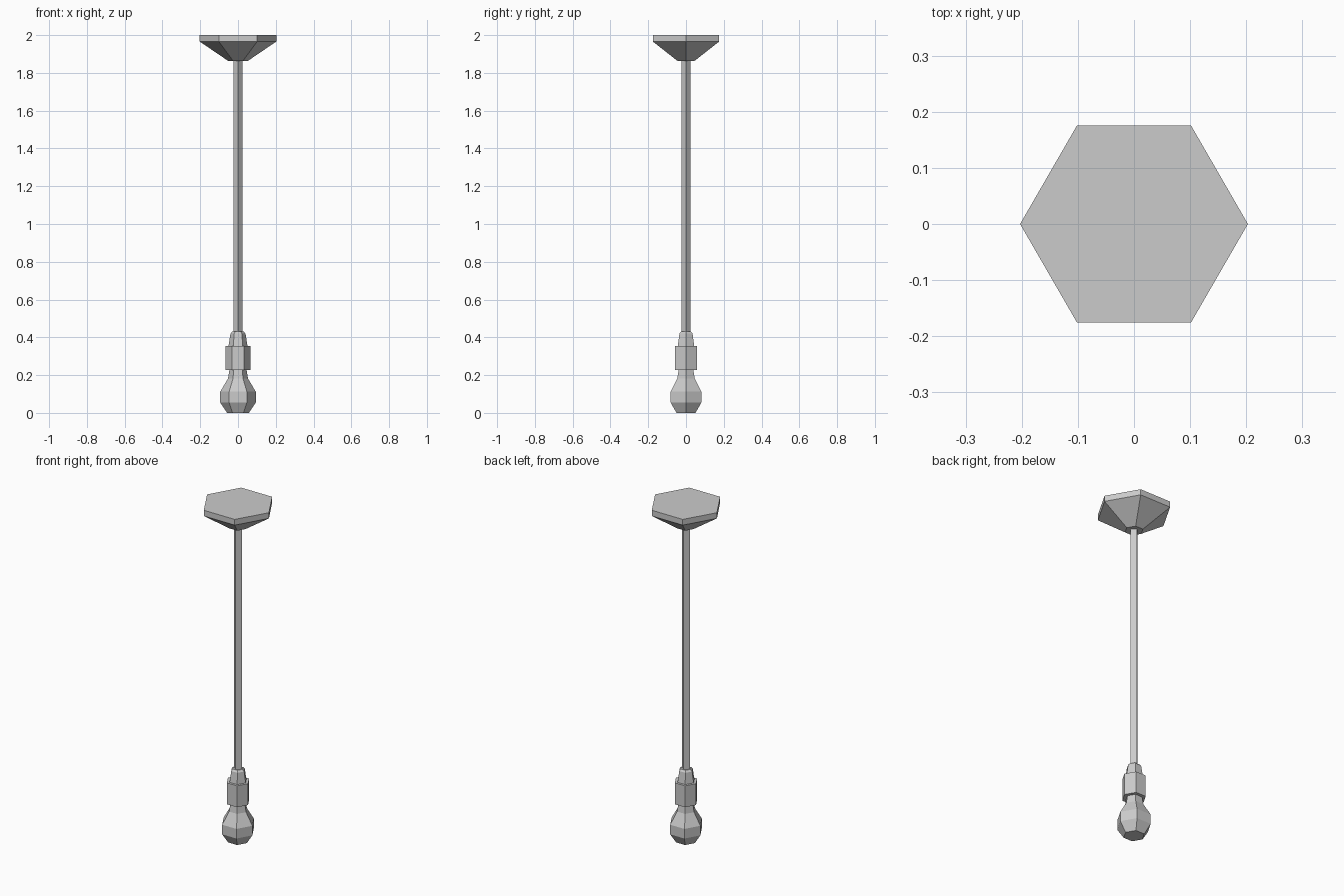
import bpy, bmesh
from math import cos, sin, tau

cube = bpy.data.objects.get("Cube")
if cube:
    bpy.data.objects.remove(cube, do_unlink=True)

grey = bpy.data.materials.new("light_grey")
grey.use_nodes = True
colour = (0.6, 0.6, 0.6, 1)
grey.diffuse_color = colour
grey.node_tree.nodes["Principled BSDF"].inputs["Base Color"].default_value = colour


def lathe(name, profile, sides=6):
    """Capped faceted solid from (radius, height) pairs, bottom to top."""
    bm = bmesh.new()
    rings = [[bm.verts.new((r * cos(tau * i / sides), r * sin(tau * i / sides), z))
              for i in range(sides)] for r, z in profile]
    for low, high in zip(rings, rings[1:]):
        for i in range(sides):
            j = (i + 1) % sides
            bm.faces.new((low[i], low[j], high[j], high[i]))
    bm.faces.new(rings[0][::-1])
    bm.faces.new(rings[-1])
    mesh = bpy.data.meshes.new(name)
    bm.to_mesh(mesh)
    bm.free()
    mesh.materials.append(grey)
    obj = bpy.data.objects.new(name, mesh)
    bpy.context.collection.objects.link(obj)
    return obj


# Ceiling mount: flat hexagonal plate tapering down to the rod
lathe("ceiling_mount", [(0.05, 1.862), (0.203, 1.966), (0.203, 2.0)])

# Hanging rod: square section, corners on the axes
lathe("hanging_rod", [(0.025, 0.42), (0.025, 1.87)], sides=4)

# Lamp holder: tapered cap above a straight hexagonal socket
lathe("holder_cap", [(0.05, 0.355), (0.04, 0.42), (0.03, 0.43)])
lathe("socket", [(0.066, 0.228), (0.066, 0.355)])

# Bulb: narrow neck, wide belly, flat bottom
lathe("bulb", [(0.058, 0.0), (0.094, 0.055), (0.094, 0.112),
               (0.053, 0.182), (0.044, 0.235)])
